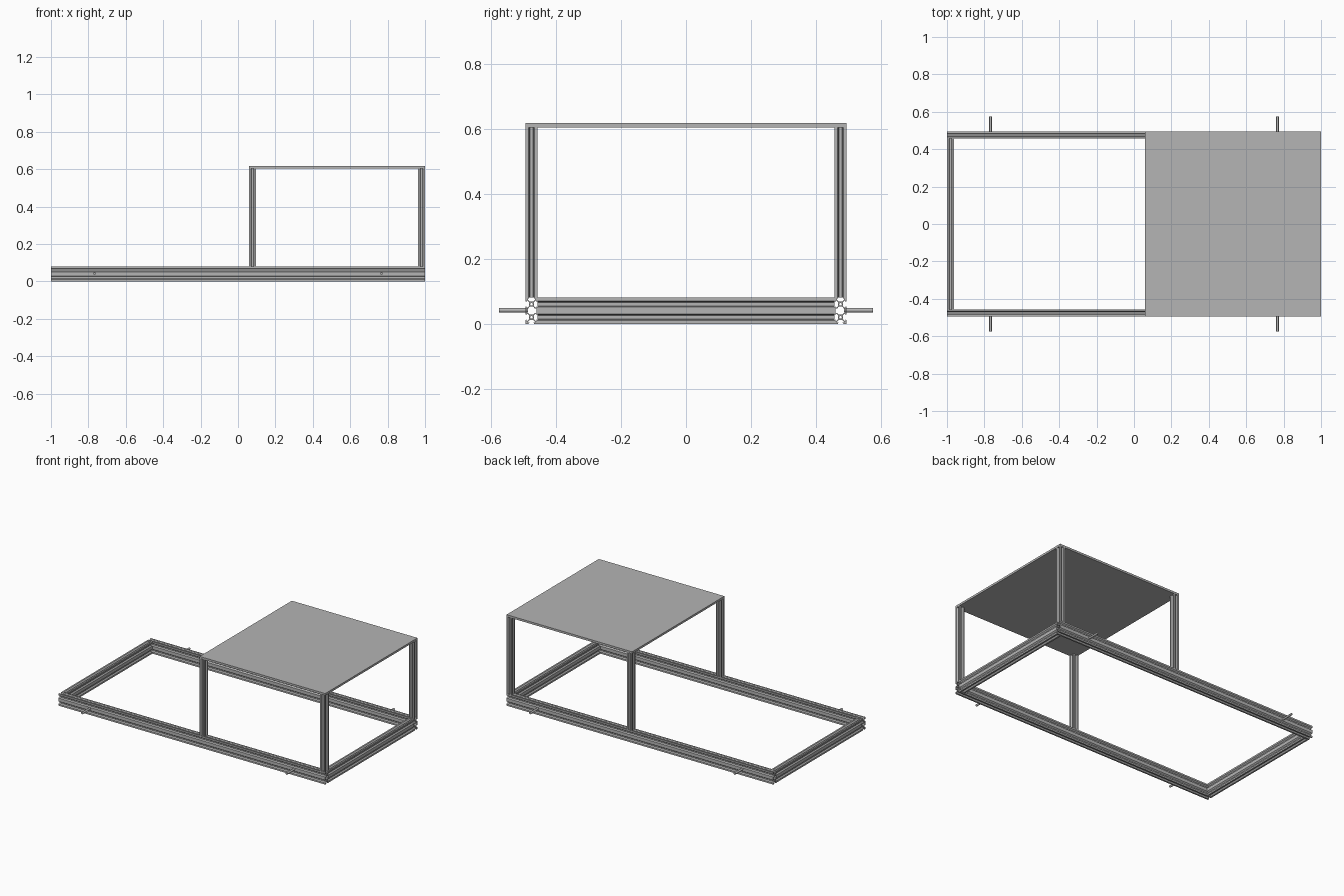
import bpy
import math
from mathutils import Matrix, Vector

cube = bpy.data.objects.get("Cube")
if cube:
    bpy.data.objects.remove(cube)

metal = bpy.data.materials.new("grey aluminium")
metal.use_nodes = True
GREY = (0.46, 0.46, 0.46, 1)
metal.diffuse_color = GREY
metal.node_tree.nodes["Principled BSDF"].inputs["Base Color"].default_value = GREY

U = 0.019        # half width of a square extrusion
RAIL_H = 0.081   # height of the double extrusion
X_END, Y_END = 1.0, 0.494
POST_TOP = 0.603

# One T-slot: (distance from the cell centre, half width of the opening)
SLOT = [(1, .46), (.82, .31), (.82, .55), (.66, .55), (.39, .28)]


def slot(centre, angle):
    """Points of one slot, going counter-clockwise round its cell."""
    pts = [(d, -w) for d, w in SLOT] + [(d, w) for d, w in reversed(SLOT)]
    turn = Matrix.Rotation(angle, 2)
    return [turn @ Vector(p) + Vector(centre) for p in pts]


def bore(centre):
    ring = [i * math.tau / 16 for i in range(16)]
    return [Vector((centre[0] + .21 * math.cos(a), centre[1] + .21 * math.sin(a))) for a in ring]


def corner(x, y):
    return [Vector((x, y))]


def square_profile():
    outline = []
    for i in range(4):
        a = i * math.pi / 2
        outline += slot((0, 0), a) + [Matrix.Rotation(a, 2) @ Vector((1, 1))]
    return [outline, bore((0, 0))]


def double_profile():
    low, high = (0, -1), (0, 1)
    q = math.pi / 2
    outline = (slot(low, 0) + slot(high, 0) + corner(1, 2) + slot(high, q) + corner(-1, 2)
               + slot(high, 2 * q) + slot(low, 2 * q) + corner(-1, -2)
               + slot(low, 3 * q) + corner(1, -2))
    edge = [(.28, .61), (.55, .34), (.82, .34)]
    right = [Vector(p) for p in edge] + [Vector((x, -y)) for x, y in reversed(edge)]
    cavity = right + [-p for p in right]
    return [outline, cavity, bore(low), bore(high)]


def extrusion(name, loops, scale, length, axes, location):
    """Extrude a profile; axes are the world directions of profile x, y and length."""
    curve = bpy.data.curves.new(name, "CURVE")
    curve.dimensions = "2D"
    curve.fill_mode = "BOTH"
    curve.extrude = length / 2
    for loop in loops:
        spline = curve.splines.new("POLY")
        spline.points.add(len(loop) - 1)
        for point, p in zip(spline.points, loop):
            point.co = (p.x * scale[0], p.y * scale[1], 0, 1)
        spline.use_cyclic_u = True
    temp = bpy.data.objects.new(name + " profile", curve)
    bpy.context.collection.objects.link(temp)
    bpy.context.view_layer.update()
    graph = bpy.context.evaluated_depsgraph_get()
    mesh = bpy.data.meshes.new_from_object(temp.evaluated_get(graph))
    bpy.data.objects.remove(temp)
    mesh.transform(Matrix(axes).transposed().to_4x4())
    mesh.materials.clear()
    mesh.materials.append(metal)
    for poly in mesh.polygons:
        poly.use_smooth = False
    obj = bpy.data.objects.new(name, mesh)
    obj.location = location
    bpy.context.collection.objects.link(obj)
    return obj


X, Y, Z = (1, 0, 0), (0, 1, 0), (0, 0, 1)
square, double = square_profile(), double_profile()
rail_scale = (U, RAIL_H / 4)

# Base frame: long side rails with cross rails fitted between them
for side, label in ((-1, "front"), (1, "back")):
    extrusion(label + "_side_rail", double, rail_scale, 2 * X_END, (Y, Z, X),
              (0, side * (Y_END - U), RAIL_H / 2))
for side, label in ((-1, "right"), (1, "left")):
    extrusion(label + "_cross_rail", double, rail_scale, 2 * (Y_END - 2 * U), ((-1, 0, 0), Z, Y),
              (side * (X_END - U), 0, RAIL_H / 2))

# Four upright posts
for x, xl in ((0.058 + U, "inner"), (X_END - U, "outer")):
    for side, yl in ((-1, "front"), (1, "back")):
        extrusion(f"{yl}_{xl}_post", square, (U, U), POST_TOP - RAIL_H, (X, Y, Z),
                  (x, side * (Y_END - U), (POST_TOP + RAIL_H) / 2))

# Flat top plate
bpy.ops.mesh.primitive_cube_add(size=1, location=((X_END + 0.058) / 2, 0, POST_TOP + 0.007))
plate = bpy.context.object
plate.name = "top_plate"
plate.scale = (X_END - 0.058, 2 * Y_END, 0.014)
plate.data.materials.append(metal)

# Short axle pegs sticking out of the side rails
for x in (-0.767, 0.767):
    for side in (-1, 1):
        bpy.ops.mesh.primitive_cylinder_add(vertices=24, radius=0.007, depth=0.09,
                                            location=(x, side * 0.53, 0.042),
                                            rotation=(math.pi / 2, 0, 0))
        peg = bpy.context.object
        peg.name = "axle_peg"
        peg.data.materials.append(metal)
        bpy.ops.object.shade_smooth_by_angle()
